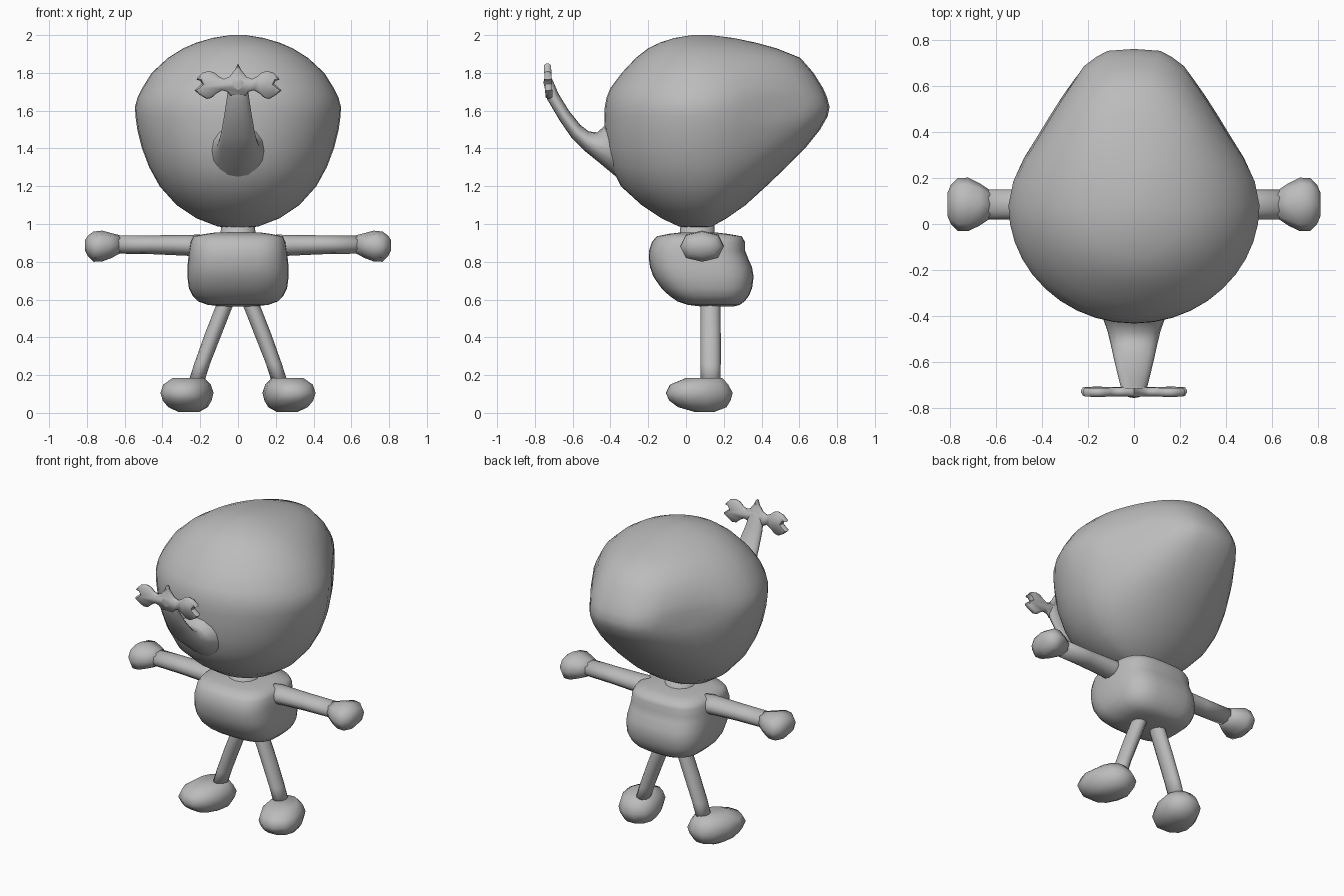
import bpy, bmesh
from math import sin, cos, pi, copysign, radians
from mathutils import Vector, Matrix

if "Cube" in bpy.data.objects:
    bpy.data.objects.remove(bpy.data.objects["Cube"])

grey = bpy.data.materials.new("warm_grey")
grey.diffuse_color = (0.5, 0.5, 0.5, 1)
grey.use_nodes = True
grey.node_tree.nodes["Principled BSDF"].inputs["Base Color"].default_value = grey.diffuse_color


def finish(name, bm, angle=pi):
    """Turn a bmesh into a shaded object."""
    bmesh.ops.recalc_face_normals(bm, faces=bm.faces)
    me = bpy.data.meshes.new(name)
    bm.to_mesh(me)
    bm.free()
    me.materials.append(grey)
    ob = bpy.data.objects.new(name, me)
    bpy.context.collection.objects.link(ob)
    for o in bpy.context.selected_objects:
        o.select_set(False)
    ob.select_set(True)
    bpy.context.view_layer.objects.active = ob
    bpy.ops.object.shade_smooth_by_angle(angle=angle)
    return ob


def loft(name, rings, angle=pi):
    """Skin a list of equal rings and cap both ends."""
    bm = bmesh.new()
    vs = [[bm.verts.new(p) for p in r] for r in rings]
    n = len(vs[0])
    for a, b in zip(vs, vs[1:]):
        for i in range(n):
            j = (i + 1) % n
            bm.faces.new((a[i], a[j], b[j], b[i]))
    bm.faces.new(vs[0])
    bm.faces.new(vs[-1])
    return finish(name, bm, angle)


def oval(n, power=2.0):
    """Unit superellipse points."""
    for i in range(n):
        c, s = cos(2 * pi * i / n), sin(2 * pi * i / n)
        yield (copysign(abs(c) ** (2 / power), c), copysign(abs(s) ** (2 / power), s))


def lerp_table(t, table):
    """Read a piecewise linear profile."""
    for (t0, v0), (t1, v1) in zip(table, table[1:]):
        if t <= t1:
            return v0 + (v1 - v0) * (t - t0) / (t1 - t0)
    return table[-1][1]


# Head: egg-shaped slices from chin to crown (z, front, back, half width)
head = [(.978, .0, .11, .05), (.988, -.04, .14, .11), (1.03, -.13, .215, .22),
        (1.1, -.235, .315, .325), (1.2, -.345, .425, .415), (1.3, -.395, .53, .47),
        (1.4, -.422, .63, .508), (1.5, -.43, .71, .533), (1.57, -.432, .75, .543),
        (1.62, -.43, .76, .545), (1.67, -.42, .747, .532), (1.72, -.40, .725, .507),
        (1.8, -.34, .675, .457), (1.88, -.265, .605, .37), (1.93, -.2, .48, .29),
        (1.96, -.14, .37, .22), (1.985, -.06, .25, .135), (2.0, .03, .13, .04)]
# Tapering back of the widest slice: distance back, share of the half width
taper = [(0, 1), (.18, .955), (.32, .86), (.47, .735), (.62, .62), (.76, .51),
         (.9, .39), (.96, .28), (1, .18)]
rings = []
for z, f, b, w in head:
    k = min(1, abs(z - 1.62) / .36)
    ring = []
    for c, s in oval(40):
        if s > 0 and abs(c) > .01:
            c = c * k + (1 - k) * copysign(lerp_table(s, taper), c)
        ring.append((w * c, .08 + s * (b - .08 if s > 0 else .08 - f), z))
    rings.append(ring)
loft("head", rings)

# Trunk: curved nose between an upper and a lower edge (y, z, y, z, half width)
trunk = [(-.34, 1.62, -.28, 1.19, .19), (-.42, 1.53, -.37, 1.25, .14),
         (-.47, 1.485, -.46, 1.325, .115), (-.515, 1.49, -.54, 1.39, .10),
         (-.56, 1.525, -.605, 1.455, .088), (-.62, 1.60, -.67, 1.55, .073),
         (-.675, 1.69, -.735, 1.66, .058), (-.705, 1.76, -.755, 1.75, .045),
         (-.722, 1.79, -.745, 1.79, .02)]
rings = []
for y0, z0, y1, z1, w in trunk:
    a, b = Vector((0, y0, z0)), Vector((0, y1, z1))
    rings.append([(a + b) / 2 + (a - b) / 2 * s + Vector((w * c, 0, 0)) for c, s in oval(16)])
loft("trunk", rings)

# Trunk tip: three-pronged leaf plate with a swollen middle
half = [(0, 1.85), (.018, 1.815), (.045, 1.78), (.075, 1.768), (.10, 1.78), (.125, 1.802),
        (.155, 1.81), (.19, 1.80), (.222, 1.765), (.20, 1.758), (.19, 1.742),
        (.205, 1.73), (.23, 1.708), (.205, 1.685), (.165, 1.662), (.14, 1.668), (.115, 1.69),
        (.085, 1.708), (.055, 1.70), (.04, 1.68)]
outline = half + [(-x, z) for x, z in half[:0:-1]]
bm = bmesh.new()
face = bm.faces.new([bm.verts.new((x, -.734 - .05 * (z - 1.75), z)) for x, z in outline])
ext = bmesh.ops.extrude_face_region(bm, geom=[face])
caps = [f for f in ext["geom"] if isinstance(f, bmesh.types.BMFace)] + [face]
bmesh.ops.translate(bm, verts=[g for g in ext["geom"] if isinstance(g, bmesh.types.BMVert)],
                    vec=(0, .01, 0))
bmesh.ops.recalc_face_normals(bm, faces=bm.faces)
bmesh.ops.inset_individual(bm, faces=caps, thickness=.009, depth=.014)
finish("trunk_tip", bm, pi / 3)

# Torso: slices from bottom to top (z, front, back, half width)
torso = [(.563, .08, .25, .08), (.572, .01, .285, .16), (.59, -.045, .31, .21),
         (.62, -.088, .333, .24), (.66, -.13, .35, .26), (.72, -.172, .358, .268),
         (.77, -.19, .35, .268), (.82, -.197, .328, .263), (.86, -.195, .312, .259),
         (.905, -.18, .312, .252), (.935, -.155, .295, .237), (.948, -.09, .22, .17),
         (.955, -.03, .16, .12)]
loft("torso", [[(w * c, (f + b) / 2 + (b - f) / 2 * s, z) for c, s in oval(28, 3.2)]
               for z, f, b, w in torso])

# Neck
loft("neck", [[(r * c, .06 + r * s, z) for c, s in oval(12)]
              for z, r in ((.93, .12), (.955, .092), (1.02, .088))])

# Arms, hands, legs and feet on both sides
arm = [(.2, .88, .08, .064), (.27, .887, .072, .055), (.45, .89, .066, .05), (.68, .892, .064, .048)]
hand = [(.625, .892, .062, .048), (.67, .886, .092, .066), (.72, .883, .116, .082),
        (.765, .88, .115, .08), (.795, .884, .085, .054), (.81, .888, .05, .028)]
leg = [(.06, .62, .05, .045), (.075, .56, .053, .045), (.13, .42, .054, .045),
       (.19, .26, .054, .042), (.225, .15, .053, .042)]
foot = [(.005, .05, .15, .055), (.03, -.045, .22, .098), (.065, -.095, .243, .12),
        (.105, -.115, .255, .13), (.15, -.09, .23, .118), (.185, .0, .195, .08)]
for side, m in (("right", 1), ("left", -1)):
    loft(side + "_arm", [[(m * x, .085 + ry * c, z + rz * s) for c, s in oval(12)]
                         for x, z, ry, rz in arm])
    loft(side + "_hand", [[(m * x, .085 + ry * c, z + rz * s) for c, s in oval(8, 2.3)]
                          for x, z, ry, rz in hand])
    loft(side + "_leg", [[(m * (x + rx * c), .13 + ry * s, z) for c, s in oval(12)]
                         for x, z, ry, rx in leg])
    # Toes turn outward
    turn = Matrix.Rotation(radians(18 * m), 3, "Z")
    pivot = Vector((.27 * m, .07, 0))
    loft(side + "_foot", [[pivot + turn @ Vector((m * w * c, (f + b) / 2 - .07 + (b - f) / 2 * s, z))
                           for c, s in oval(12, 2.3)] for z, f, b, w in foot])
